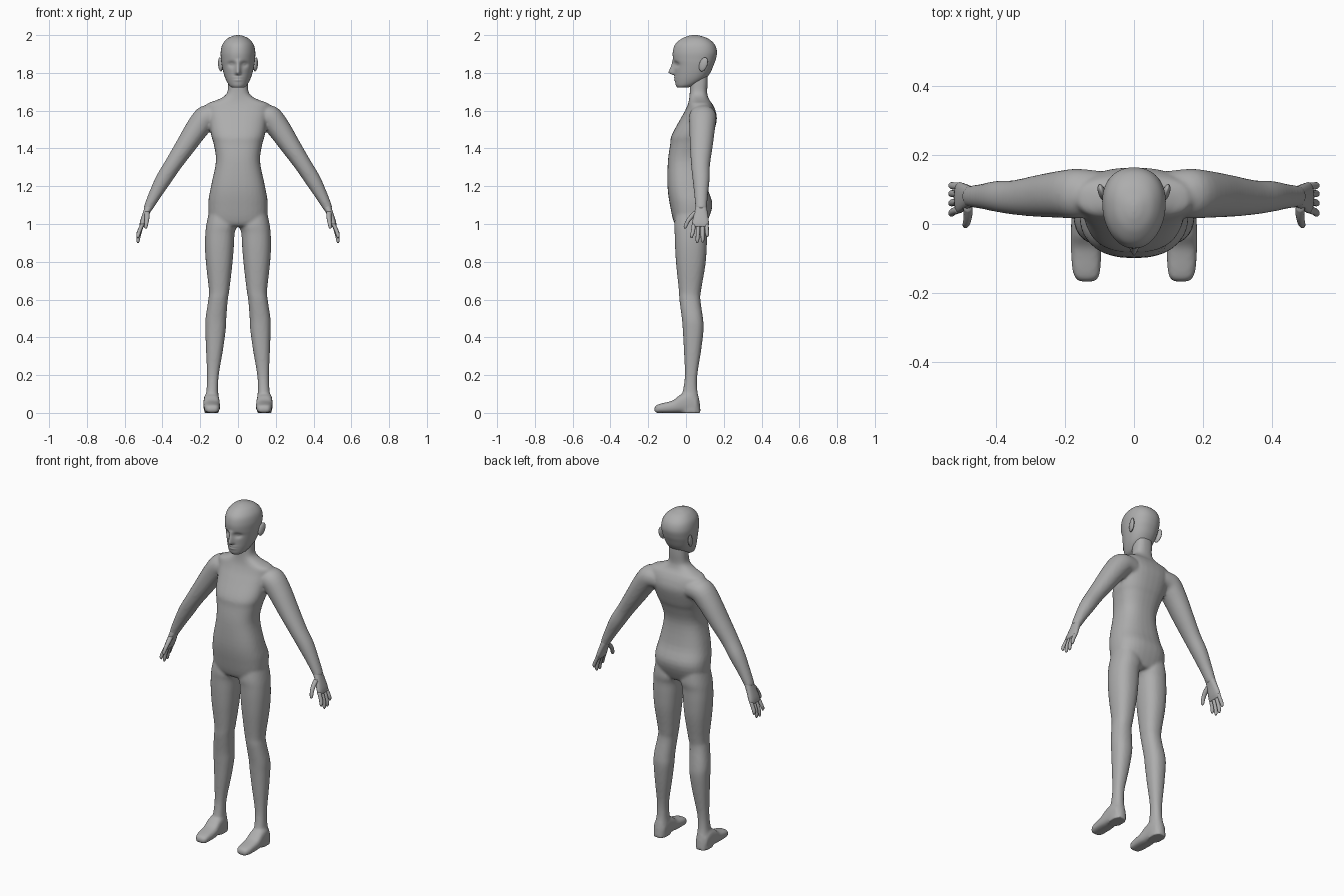
import bpy, bmesh, math
from mathutils import Vector

skin = bpy.data.materials.new("plain grey")
skin.diffuse_color = (0.42, 0.42, 0.42, 1)


def spline(rows, steps):
    """Catmull-Rom interpolation of number rows."""
    out = []
    for i in range(len(rows) - 1):
        a, b = rows[max(i - 1, 0)], rows[i]
        c, d = rows[i + 1], rows[min(i + 2, len(rows) - 1)]
        for k in range(steps):
            t = k / steps
            out.append([0.5 * (2 * q + (r - p) * t + (2 * p - 5 * q + 4 * r - s) * t * t
                               + (3 * q - p - 3 * r + s) * t ** 3)
                        for p, q, r, s in zip(a, b, c, d)])
    out.append(list(rows[-1]))
    return out


def loft(bm, rows, side=1, steps=4, n=32, power=2.0, v_axis=(0, 1, 0), egg=0.0):
    """Rows: centre x, y, z, half width, half depth, tilt of the width axis."""
    v_dir, rings = Vector(v_axis), []
    for x, y, z, hu, hv, tilt in spline(rows, steps):
        u_dir = Vector((math.cos(tilt), 0, math.sin(tilt)))
        ring = []
        for k in range(n):
            a = 2 * math.pi * k / n
            c, s = math.cos(a), math.sin(a)
            cu = math.copysign(abs(c) ** (2 / power), c) * (1 + egg * s)
            sv = math.copysign(abs(s) ** (2 / power), s)
            p = Vector((x, y, z)) + u_dir * hu * cu + v_dir * hv * sv
            ring.append(bm.verts.new((p.x * side, p.y, p.z)))
        rings.append(ring)
    for r, q in zip(rings, rings[1:]):
        for k in range(n):
            bm.faces.new((r[k], r[(k + 1) % n], q[(k + 1) % n], q[k]))
    bm.faces.new(rings[0])
    bm.faces.new(rings[-1])


def slices(rows):
    """z, x min, x max, front y, back y -> loft rows."""
    return [((a + b) / 2, (f + k) / 2, z, (b - a) / 2, (k - f) / 2, 0) for z, a, b, f, k in rows]


def finish(bm, name):
    bmesh.ops.recalc_face_normals(bm, faces=bm.faces)
    for f in bm.faces:
        f.smooth = True
    me = bpy.data.meshes.new(name)
    bm.to_mesh(me)
    bm.free()
    me.materials.append(skin)
    ob = bpy.data.objects.new(name, me)
    bpy.context.collection.objects.link(ob)
    return ob


# Body: torso, legs, feet and arms fused into one skin
torso = [(.985, .05, -.02, .08), (1.0, .14, -.06, .105), (1.1, .158, -.085, .14),
         (1.2, .143, -.098, .112), (1.33, .117, -.096, .1), (1.42, .128, -.084, .122),
         (1.47, .142, -.076, .142), (1.55, .155, -.033, .163), (1.6, .165, -.005, .156),
         (1.635, .165, .01, .14), (1.655, .115, .015, .125), (1.675, .075, .018, .116),
         (1.7, .056, .02, .112), (1.75, .052, .022, .115), (1.8, .05, .03, .115)]
leg = [(1.08, .03, .15, -.05, .11), (1.0, .008, .167, -.062, .118), (.95, .018, .173, -.06, .112),
       (.88, .022, .175, -.058, .11), (.785, .03, .169, -.052, .103), (.65, .046, .154, -.038, .08),
       (.6, .054, .157, -.035, .076), (.5, .062, .172, -.022, .09), (.44, .065, .173, -.017, .093),
       (.33, .08, .169, -.011, .08), (.2, .102, .164, -.006, .06), (.12, .105, .167, -.016, .06),
       (.06, .1, .177, -.03, .072), (0, .1, .18, -.03, .078)]
foot = [(.14, .06, .04, .035, .04, 0), (.14, .02, .055, .041, .055, 0), (.14, -.03, .048, .043, .048, 0),
        (.139, -.07, .033, .044, .033, 0), (.138, -.13, .025, .041, .025, 0),
        (.137, -.155, .021, .034, .021, 0), (.137, -.167, .017, .022, .013, 0)]
arm = [(.1, .088, 1.57, .062, .066, 1.35), (.165, .088, 1.565, .065, .072, 1.0),
       (.213, .086, 1.51, .062, .068, .55), (.28, .081, 1.41, .053, .06, .52),
       (.345, .077, 1.313, .045, .05, .52), (.395, .08, 1.235, .042, .045, .5),
       (.44, .08, 1.155, .033, .036, .46), (.473, .08, 1.09, .025, .031, .4),
       (.478, .08, 1.075, .02, .031, .35)]
bm = bmesh.new()
loft(bm, slices([(z, -w, w, f, b) for z, w, f, b in torso]), power=2.5)
for side in (1, -1):
    loft(bm, slices(leg), side, power=2.3)
    loft(bm, foot, side, power=2.8, v_axis=(0, 0, 1))
    loft(bm, arm, side, power=2.1)
body = finish(bm, "body")
fuse = body.modifiers.new("fuse", "REMESH")
fuse.mode, fuse.voxel_size, fuse.use_smooth_shade = "VOXEL", .008, True
relax = body.modifiers.new("relax", "SMOOTH")
relax.factor, relax.iterations = .5, 4

# Head, with the face pushed in and out of the front
head = [(1.722, .03, -.045, .01), (1.735, .047, -.054, .05), (1.765, .064, -.059, .1),
        (1.8, .076, -.06, .128), (1.84, .085, -.062, .146), (1.87, .089, -.068, .157),
        (1.91, .091, -.07, .164), (1.95, .082, -.058, .152), (1.98, .058, -.025, .12),
        (1.995, .028, .01, .08), (2.0, .006, .035, .055)]
bm = bmesh.new()
loft(bm, slices([(z, -w, w, f, b) for z, w, f, b in head]), steps=6, n=96, power=2.15, egg=.12)


def bump(p, x, z, wx, wz):
    return math.exp(-((abs(p.x) - x) / wx) ** 2 - ((p.z - z) / wz) ** 2)


for vert in bm.verts:
    p = vert.co
    if p.y < .01:
        push = .013 * bump(p, .034, 1.845, .018, .014)             # eye sockets
        push -= .005 * bump(p, .034, 1.846, .009, .006)            # eyes
        ridge = max(0, min(1, (1.875 - p.z) / .07)) * max(0, min(1, (p.z - 1.786) / .012))
        push -= .032 * ridge * math.exp(-(p.x / .013) ** 2)        # nose
        push -= .006 * bump(p, 0, 1.775, .022, .004) + .006 * bump(p, 0, 1.762, .02, .004)  # lips
        push += .004 * bump(p, 0, 1.769, .022, .002)
        p.y += push
finish(bm, "head")

# Ears
for side, label in ((1, "left"), (-1, "right")):
    bpy.ops.mesh.primitive_uv_sphere_add(segments=20, ring_count=12, radius=1,
                                         location=(side * .093, .092, 1.845),
                                         rotation=(-.35, 0, side * -.3))
    ear = bpy.context.object
    ear.name = label + "_ear"
    ear.scale = (.011, .022, .039)
    ear.data.materials.append(skin)
    bpy.ops.object.shade_smooth()

# Hands: palm, four fingers and a thumb
palm = [(.468, .08, 1.1, .022, .028, .35), (.485, .079, 1.06, .018, .035, .3),
        (.503, .077, 1.01, .016, .044, .3), (.511, .076, .985, .011, .043, .3)]
fingers = [(.042, .03, .925), (.065, .06, .9), (.088, .088, .903), (.109, .112, .93)]
thumb = [(.482, .055, 1.065, .014, .018, 0), (.481, .03, 1.04, .013, .016, 0),
         (.484, .008, 1.012, .011, .012, 0), (.488, -.003, .985, .009, .009, 0),
         (.488, -.004, .976, .004, .004, 0)]
for side, label in ((1, "left"), (-1, "right")):
    bm = bmesh.new()
    loft(bm, palm, side, n=20, power=2.4)
    loft(bm, thumb, side, n=12)
    for y0, y1, tip in fingers:
        ym = (y0 + y1) / 2
        loft(bm, [(.506, y0, 1.0, .011, .011, 0), (.524, ym, (.99 + tip) / 2, .011, .0105, 0),
                  (.529, y1, tip + .012, .009, .009, 0), (.529, y1, tip, .004, .004, 0)],
             side, n=12)
    finish(bm, label + "_hand")
